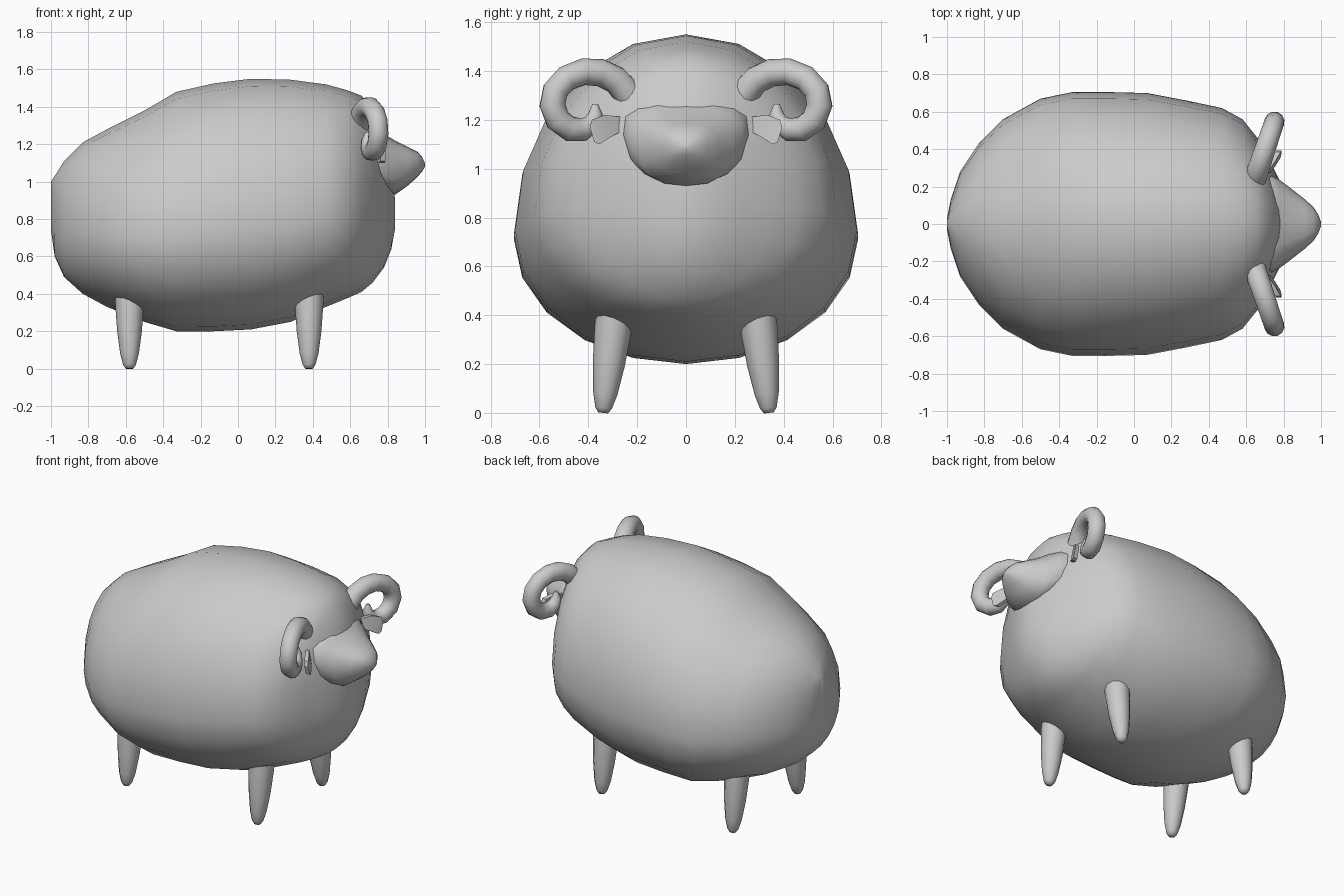
import bpy, bmesh
from math import sin, cos, pi, radians
from mathutils import Vector

old = bpy.data.objects.get("Cube")
if old:
    bpy.data.objects.remove(old, do_unlink=True)

wool = bpy.data.materials.new("plain grey")
wool.use_nodes = True
wool.diffuse_color = (0.6, 0.6, 0.6, 1)
wool.node_tree.nodes["Principled BSDF"].inputs["Base Color"].default_value = (0.6, 0.6, 0.6, 1)


def finish(name, bm, sharp=60):
    """Turn a bmesh into a smooth shaded object."""
    bmesh.ops.recalc_face_normals(bm, faces=bm.faces)
    mesh = bpy.data.meshes.new(name)
    bm.to_mesh(mesh)
    bm.free()
    mesh.materials.append(wool)
    obj = bpy.data.objects.new(name, mesh)
    bpy.context.collection.objects.link(obj)
    bpy.ops.object.select_all(action="DESELECT")
    obj.select_set(True)
    bpy.context.view_layer.objects.active = obj
    bpy.ops.object.shade_smooth_by_angle(angle=radians(sharp))
    return obj


def skin(name, rings, sharp=60):
    """Bridge closed rings of points and cap both ends."""
    bm = bmesh.new()
    loops = [[bm.verts.new(p) for p in ring] for ring in rings]
    n = len(loops[0])
    for a, b in zip(loops, loops[1:]):
        for i in range(n):
            j = (i + 1) % n
            bm.faces.new((a[i], a[j], b[j], b[i]))
    bm.faces.new(loops[0])
    bm.faces.new(loops[-1])
    return finish(name, bm, sharp)


def egg(x, half, low, high, waist, power, n):
    """Cross-section across x, widest at the waist fraction of its height."""
    mid = low + waist * (high - low)
    ring = []
    for i in range(n):
        c, s = cos(2 * pi * i / n), sin(2 * pi * i / n)
        y = half * abs(c) ** power * (1 if c > 0 else -1)
        reach = high - mid if s > 0 else mid - low
        ring.append((x, y, mid + reach * abs(s) ** power * (1 if s > 0 else -1)))
    return ring


def tube(name, path, side_axis, n=12):
    """Round tube through (point, radius) pairs; side_axis is normal to its plane."""
    rings = []
    pts = [Vector(p) for p, r in path]
    for k, (p, r) in enumerate(path):
        t = (pts[min(k + 1, len(pts) - 1)] - pts[max(k - 1, 0)]).normalized()
        u = (side_axis - t * side_axis.dot(t)).normalized()
        v = t.cross(u)
        rings.append([pts[k] + r * (u * cos(2 * pi * i / n) + v * sin(2 * pi * i / n))
                      for i in range(n)])
    return skin(name, rings)


# body: x, half width, bottom, top
body = [(-1, .03, .74, 1), (-.98, .13, .6, 1.03), (-.93, .28, .49, 1.11),
        (-.83, .43, .4, 1.21), (-.7, .56, .33, 1.28), (-.5, .67, .25, 1.38),
        (-.33, .705, .2, 1.48), (-.13, .705, .2, 1.525), (.07, .7, .21, 1.55),
        (.28, .66, .25, 1.545), (.47, .62, .33, 1.52), (.58, .56, .375, 1.49),
        (.66, .46, .41, 1.46), (.72, .35, .46, 1.4), (.78, .23, .54, 1.26),
        (.82, .13, .64, 1.08), (.84, .04, .75, .9)]
skin("body", [egg(*s, .4, 1, 20) for s in body])

# head: a blunt wedge ending in a small nose
head = [(.66, .26, 1, 1.3), (.72, .265, .98, 1.29), (.78, .235, .94, 1.255),
        (.84, .19, .93, 1.22), (.91, .135, .98, 1.185), (.96, .09, 1.025, 1.16),
        (.985, .05, 1.055, 1.13), (1, .012, 1.08, 1.1)]
skin("head", [egg(*s, .55, .8, 16) for s in head])

# horn: y, z, radius along the curl
curl = [(.2, 1.25, .06), (.24, 1.31, .06), (.29, 1.365, .058), (.35, 1.393, .057),
        (.42, 1.397, .055), (.49, 1.37, .054), (.535, 1.32, .054), (.547, 1.26, .054),
        (.525, 1.2, .053), (.475, 1.163, .052), (.42, 1.16, .048),
        (.383, 1.185, .04), (.37, 1.225, .03), (.372, 1.265, .012)]
leg = [(0, .02), (.02, .034), (.08, .05), (.2, .066), (.34, .076), (.46, .08)]

for side, label in ((1, "left"), (-1, "right")):
    # horns lean forward as they swing out
    path = [((.65 + .34 * (y - .25), side * y, z), r) for y, z, r in curl]
    tube(label + "_horn", path, Vector((1, -.34 * side, 0)).normalized())

    # ears: flat, flaring plates under the horns
    rings = []
    for x, y, z, wide in ((.68, .24, 1.19, .02), (.74, .32, 1.175, .045),
                          (.77, .37, 1.15, .05), (.775, .385, 1.14, .03)):
        rings.append([(x + .014 * a, side * (y + .3 * wide * b), z + wide * b)
                      for a, b in ((-1, -1), (1, -1), (1, 1), (-1, 1))])
    skin(label + "_ear", rings, 30)

    # legs: tapered pegs leaning inward at the top
    for x, end in ((.38, "front"), (-.58, "back")):
        path = [((x, side * (.34 - .12 * z), z), r) for z, r in leg]
        tube(end + "_" + label + "_leg", path, Vector((1, 0, 0)))
